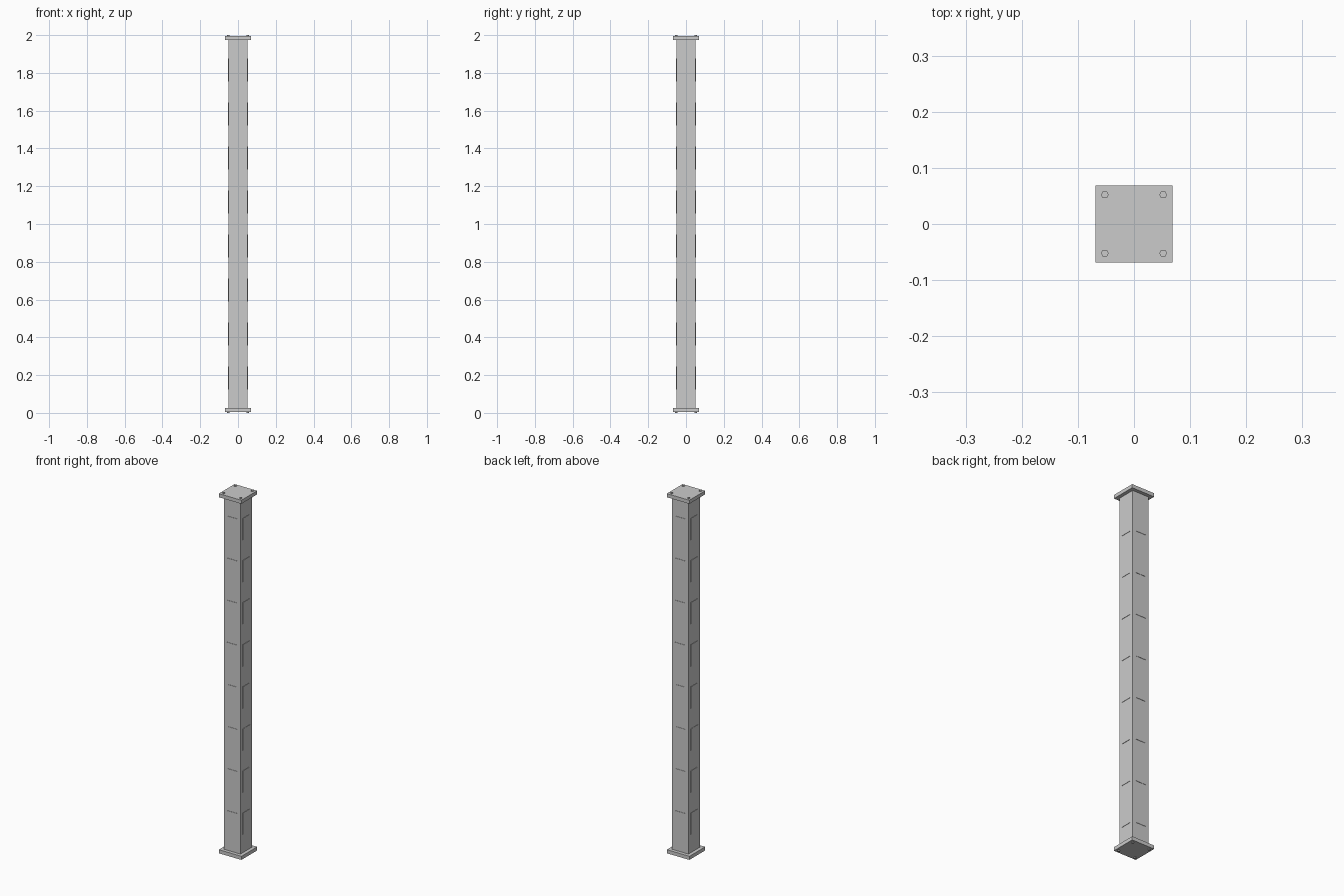
import bpy, math

if "Cube" in bpy.data.objects:
    bpy.data.objects.remove(bpy.data.objects["Cube"])


def box(name, size, loc, rot=0.0):
    bpy.ops.mesh.primitive_cube_add(size=1, location=loc, rotation=(0, 0, rot))
    ob = bpy.context.object
    ob.name = name
    ob.scale = size
    return ob


BOLT_H, PLATE_T, HALF = 0.005, 0.02, 0.05
END = BOLT_H + PLATE_T

# square shaft
box("column_shaft", (2 * HALF, 2 * HALF, 2 - 2 * END), (0, 0, 1))

# end plates with a hex bolt at each corner
for label, s in (("bottom", -1), ("top", 1)):
    box(label + "_plate", (0.138, 0.138, PLATE_T),
        (0, 0, 1 + s * (1 - BOLT_H - PLATE_T / 2)))
    for x in (-0.052, 0.052):
        for y in (-0.052, 0.052):
            bpy.ops.mesh.primitive_cylinder_add(
                vertices=6, radius=0.007, depth=BOLT_H,
                location=(x, y, 1 + s * (1 - BOLT_H / 2)),
                rotation=(0, 0, math.pi / 6))
            bpy.context.object.name = label + "_bolt"

# eight thin raised panels on each side
RAISE = 0.002
for side in range(4):
    a = side * math.pi / 2
    for i in range(8):
        z = 0.185 + i * 1.63 / 7
        r = HALF + RAISE / 2
        box("raised_panel", (RAISE, 0.06, 0.12),
            (r * math.cos(a), r * math.sin(a), z), a)
